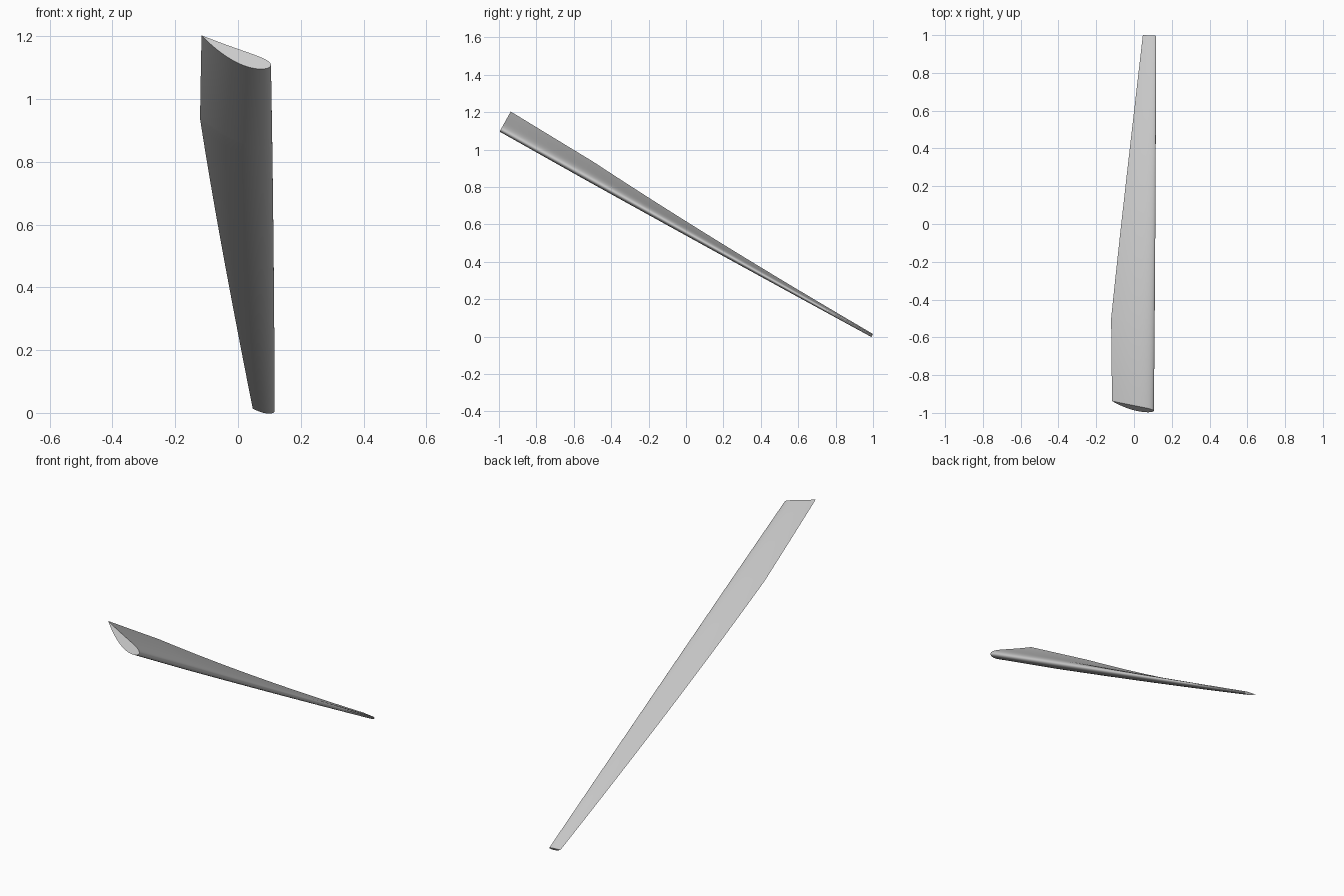
import bpy, bmesh, math
from mathutils import Vector

cube = bpy.data.objects.get("Cube")
if cube:
    bpy.data.objects.remove(cube)

TILT = math.radians(29)
ALONG = Vector((0, math.cos(TILT), -math.sin(TILT)))   # root to tip
NORMAL = Vector((0, math.sin(TILT), math.cos(TILT)))
ROOT, TIP = -1.403, 0.868
KINK = 0.225            # fraction of the span where the taper starts
SIDE = 28               # points along each side of the aerofoil
STATIONS = 32

mat = bpy.data.materials.new("light_grey")
mat.use_nodes = True
grey = (0.6, 0.6, 0.6, 1)
mat.diffuse_color = grey
mat.node_tree.nodes["Principled BSDF"].inputs["Base Color"].default_value = grey


def aerofoil(thick=0.2, camber=-0.055, peak=0.45):
    """Closed cambered section: trailing edge, upper side, nose, lower side."""
    def point(c, side):
        half = 5 * thick * (0.2969 * math.sqrt(c) - 0.126 * c - 0.3516 * c**2
                            + 0.2843 * c**3 - 0.1036 * c**4)
        q = peak if c < peak else 1 - peak
        mid = camber * (1 - ((c - peak) / q) ** 2)
        return c, mid + side * half
    steps = [(1 + math.cos(math.pi * i / SIDE)) / 2 for i in range(SIDE + 1)]
    upper = [point(c, 1) for c in steps]
    lower = [point(c, -1) for c in reversed(steps[1:-1])]
    return upper + lower


def section(bm, f, outline):
    """One ring of the blade at span fraction f."""
    chord = 0.247 if f < KINK else 0.247 + (0.071 - 0.247) * (f - KINK) / (1 - KINK)
    twist = math.radians(27 - 25 * f + 7 * f * f)
    nose_x = 0.104 + 0.022 * f - 0.009 * f * f
    ring = []
    for c, h in outline:
        x = nose_x + chord * (-c * math.cos(twist) + h * math.sin(twist))
        n = 0.486 + chord * (c * math.sin(twist) + h * math.cos(twist))
        ring.append(bm.verts.new(Vector((x, 0, 0)) + NORMAL * n + ALONG * (ROOT + (TIP - ROOT) * f)))
    return ring


# Blade skin lofted through the sections, closed by flat end caps
bm = bmesh.new()
outline = aerofoil()
spans = sorted({i / STATIONS for i in range(STATIONS + 1)} | {KINK})
rings = [section(bm, f, outline) for f in spans]
for a, b in zip(rings, rings[1:]):
    for i in range(len(a)):
        j = (i + 1) % len(a)
        bm.faces.new((a[i], a[j], b[j], b[i]))
bm.faces.new(rings[0])
bm.faces.new(rings[-1])
bmesh.ops.recalc_face_normals(bm, faces=bm.faces)

mesh = bpy.data.meshes.new("blade")
bm.to_mesh(mesh)
bm.free()
mesh.materials.append(mat)
blade = bpy.data.objects.new("blade", mesh)
bpy.context.collection.objects.link(blade)
bpy.context.view_layer.objects.active = blade
blade.select_set(True)
bpy.ops.object.shade_smooth_by_angle(angle=math.radians(40))
